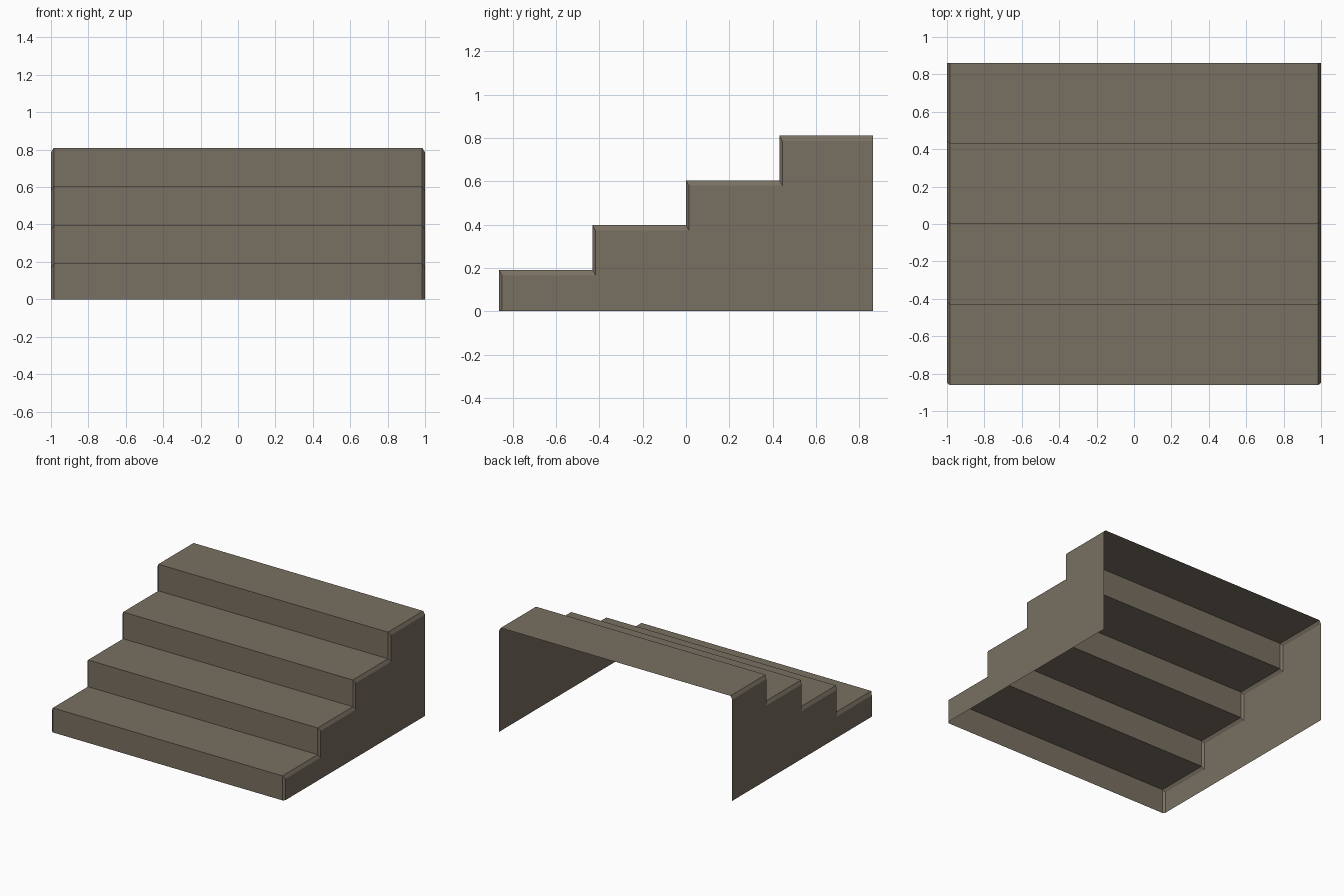
import bpy, bmesh

if "Cube" in bpy.data.objects:
    bpy.data.objects.remove(bpy.data.objects["Cube"])

STEPS, DEPTH = 4, 0.431
Y0 = -2 * DEPTH
TOPS = [0.19, 0.397, 0.604, 0.81]
XI, XO = 0.985, 1.0          # tread edge, outer side face
BY, BZ = 0.014, 0.025        # bevel drop on the side

stone = bpy.data.materials.new("brown grey stone")
stone.diffuse_color = (0.19, 0.162, 0.122, 1)
stone.use_nodes = True
stone.node_tree.nodes["Principled BSDF"].inputs["Base Color"].default_value = stone.diffuse_color

# stepped profile (y, z) and its bevelled copy for the side walls
profile = [(Y0, 0)]
for i, z in enumerate(TOPS):
    profile += [(Y0 + i * DEPTH, z), (Y0 + (i + 1) * DEPTH, z)]
side = [(min(y + BY, -Y0), max(z - BZ, 0)) for y, z in profile]


def build(name, make):
    bm = bmesh.new()
    make(bm)
    me = bpy.data.meshes.new(name)
    bm.to_mesh(me)
    bm.free()
    me.materials.append(stone)
    bpy.context.collection.objects.link(bpy.data.objects.new(name, me))


def strip(bm, a, b):
    for i in range(len(a) - 1):
        bm.faces.new((a[i], b[i], b[i + 1], a[i + 1]))


def row(bm, pts, x):
    return [bm.verts.new((x, y, z)) for y, z in pts]


# treads and risers with narrow bevels at both ends (open back and base)
def treads(bm):
    rows = [row(bm, p, x) for p, x in
            ((side, -XO), (profile, -XI), (profile, XI), (side, XO))]
    for a, b in zip(rows, rows[1:]):
        strip(bm, a, b)


# side walls, one column per step
def wall(s):
    def make(bm):
        for i in range(STEPS):
            y1, z = side[2 * i + 1]
            y2 = side[2 * i + 2][0]
            q = row(bm, [(y1, 0), (y2, 0), (y2, z), (y1, z)], s * XO)
            bm.faces.new(q if s > 0 else q[::-1])
    return make


build("treads_and_risers", treads)
build("right_side_wall", wall(1))
build("left_side_wall", wall(-1))
